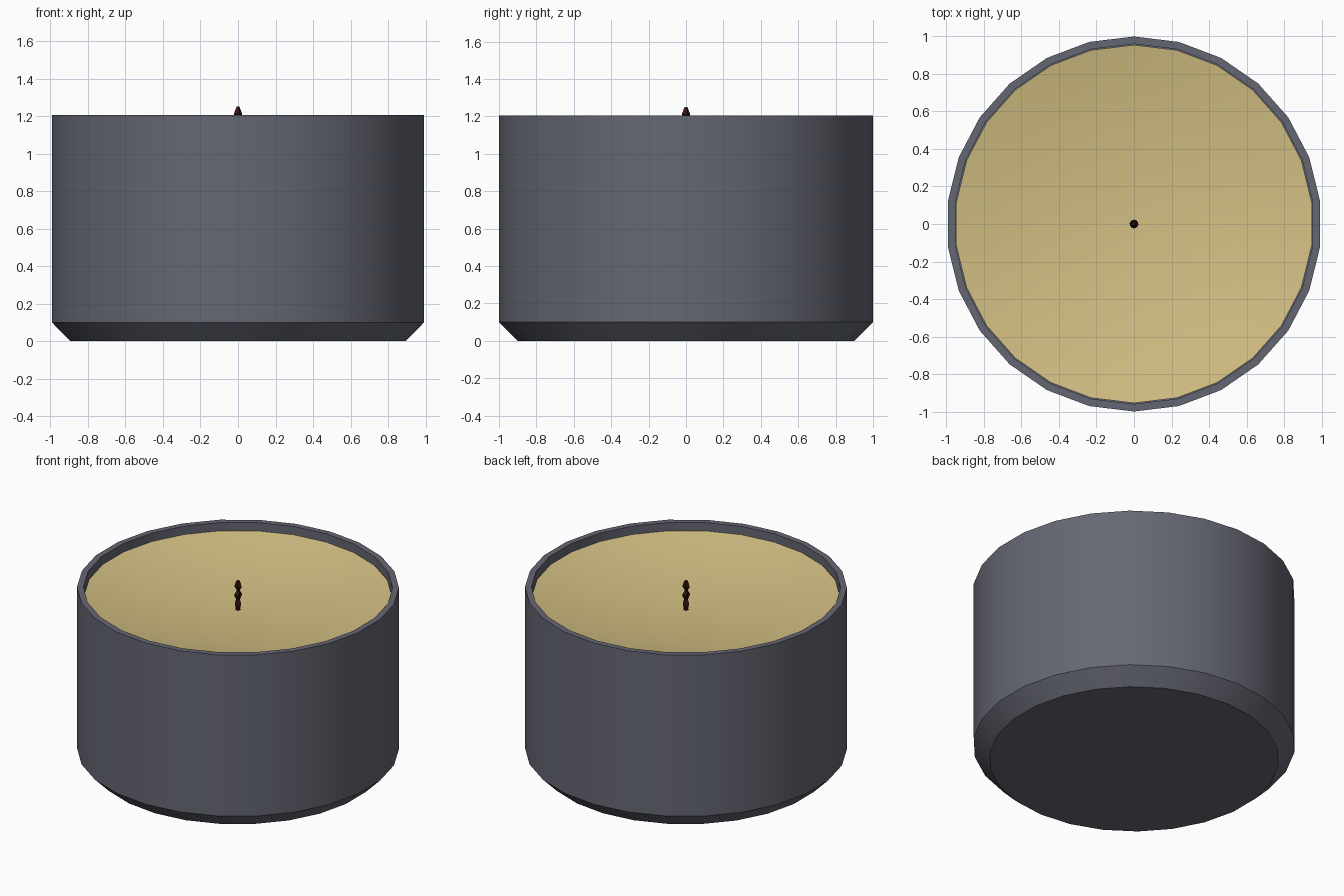
import bpy, bmesh, math

if "Cube" in bpy.data.objects:
    bpy.data.objects.remove(bpy.data.objects["Cube"])


def material(name, rgb):
    m = bpy.data.materials.new(name)
    m.diffuse_color = (*rgb, 1)
    m.use_nodes = True
    m.node_tree.nodes["Principled BSDF"].inputs["Base Color"].default_value = m.diffuse_color
    return m


def lathe(name, profile, sides, mat, closed_ends=True, start=90, twist=0, smooth=35):
    """Revolve (radius, z) points around z; radius 0 makes a pole."""
    bm = bmesh.new()
    rings = []
    for k, (r, z) in enumerate(profile):
        if r == 0:
            rings.append([bm.verts.new((0, 0, z))] * sides)
            continue
        a0 = math.radians(start + twist * k)
        rings.append([bm.verts.new((r * math.cos(a0 + math.tau * i / sides),
                                    r * math.sin(a0 + math.tau * i / sides), z))
                      for i in range(sides)])
    for a, b in zip(rings, rings[1:]):
        for i in range(sides):
            j = (i + 1) % sides
            corners = list(dict.fromkeys((a[i], a[j], b[j], b[i])))
            bm.faces.new(corners)
    if closed_ends:
        for ring in (rings[0], rings[-1]):
            if ring[0] is not ring[1]:
                bm.faces.new(ring)
    bmesh.ops.recalc_face_normals(bm, faces=bm.faces)
    mesh = bpy.data.meshes.new(name)
    bm.to_mesh(mesh)
    bm.free()
    ob = bpy.data.objects.new(name, mesh)
    bpy.context.collection.objects.link(ob)
    mesh.materials.append(mat)
    if smooth:
        bpy.ops.object.select_all(action='DESELECT')
        ob.select_set(True)
        bpy.context.view_layer.objects.active = ob
        bpy.ops.object.shade_smooth_by_angle(angle=math.radians(smooth))
    return ob


slate = material("slate_glaze", (0.13, 0.135, 0.17))
cream = material("cream_wax", (0.66, 0.53, 0.23))
char = material("charred_wick", (0.03, 0.008, 0.006))

SIDES = 26

# Jar: chamfered foot, straight wall, flat rim and hollow inside
lathe("jar", [(0.9, 0), (1.0, 0.1), (1.0, 1.205), (0.96, 1.205), (0.96, 0.07)],
      SIDES, slate)

# Wax: solid fill with a dished top surface
dish = [(0.955 * t, 1.05 + 0.1 * t * t) for t in (1, 0.8, 0.6, 0.4, 0.2, 0)]
lathe("wax", [(0.955, 0.075)] + dish, SIDES, cream)

# Wick: thin square cord with a twisted, knotted outline
wick = [(0.018, 1.03), (0.014, 1.06), (0.026, 1.09), (0.013, 1.125),
        (0.026, 1.155), (0.013, 1.185), (0.024, 1.21), (0.012, 1.25)]
lathe("wick", wick, 4, char, start=20, twist=30, smooth=0)
